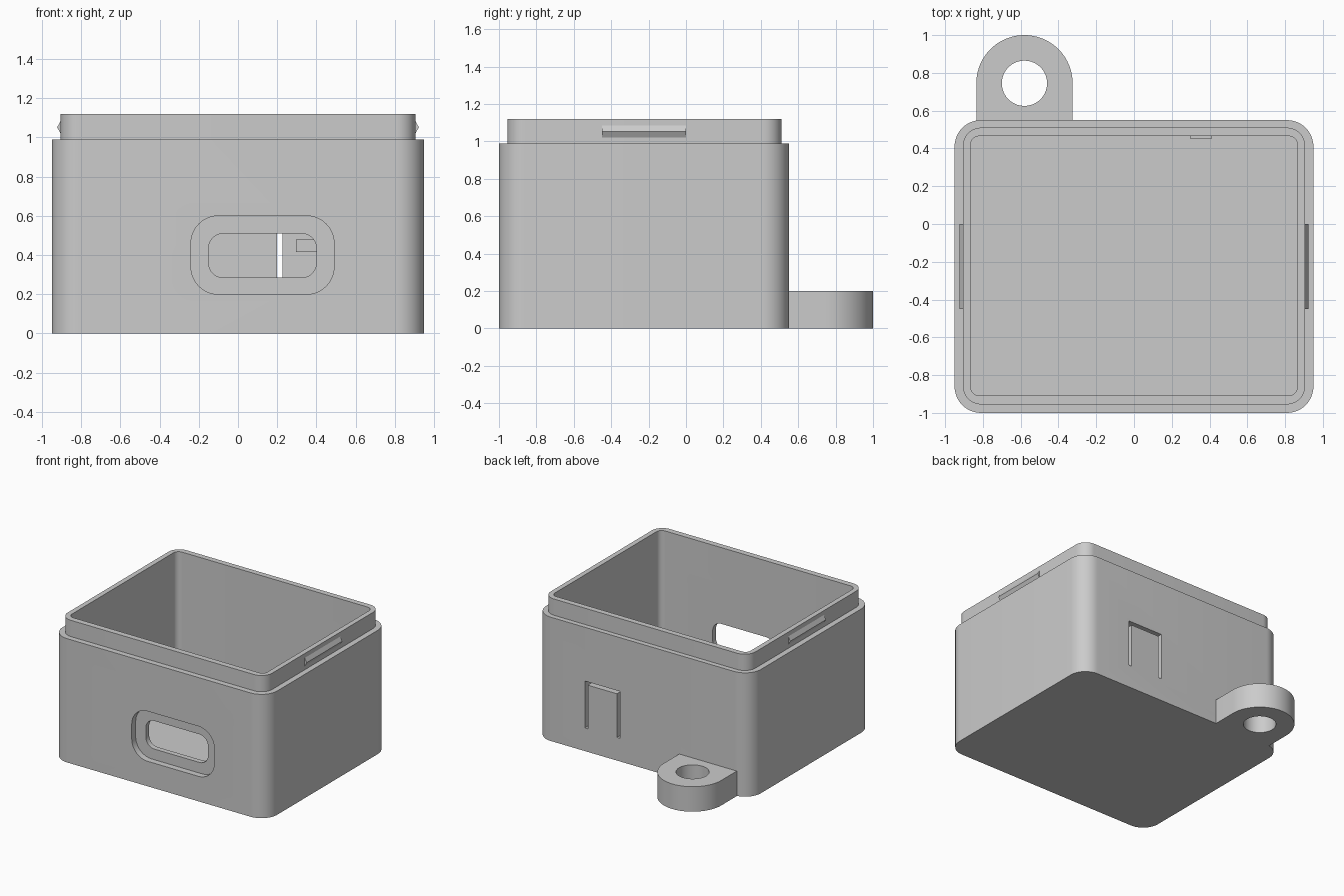
import bpy
import bmesh
from math import cos, sin, pi, radians
from mathutils import Vector

cube = bpy.data.objects.get("Cube")
if cube:
    bpy.data.objects.remove(cube, do_unlink=True)

grey = bpy.data.materials.new("light_grey_plastic")
grey.use_nodes = True
grey.diffuse_color = (0.6, 0.6, 0.6, 1)
grey.node_tree.nodes["Principled BSDF"].inputs["Base Color"].default_value = (0.6, 0.6, 0.6, 1)


def arc(cx, cy, r, start, end, steps):
    """Points along a circular arc, angles in degrees."""
    angles = [radians(start + (end - start) * i / steps) for i in range(steps + 1)]
    return [(cx + r * cos(a), cy + r * sin(a)) for a in angles]


def rounded_rect(x0, x1, y0, y1, r, steps=12):
    """Outline of a rectangle with rounded corners."""
    centres = [(x1 - r, y1 - r), (x0 + r, y1 - r), (x0 + r, y0 + r), (x1 - r, y0 + r)]
    points = []
    for i, (cx, cy) in enumerate(centres):
        points += arc(cx, cy, r, 90 * i, 90 * i + 90, steps)
    return points


def prism(name, outline, axis, lo, hi):
    """Extrude a flat outline along x, y or z between lo and hi."""
    place = {"x": lambda u, v: Vector((lo, u, v)),
             "y": lambda u, v: Vector((u, lo, v)),
             "z": lambda u, v: Vector((u, v, lo))}[axis]
    bm = bmesh.new()
    face = bm.faces.new([bm.verts.new(place(u, v)) for u, v in outline])
    extruded = bmesh.ops.extrude_face_region(bm, geom=[face])["geom"]
    offset = Vector([(hi - lo) * (axis == a) for a in "xyz"])
    bmesh.ops.translate(bm, vec=offset,
                        verts=[g for g in extruded if isinstance(g, bmesh.types.BMVert)])
    bmesh.ops.recalc_face_normals(bm, faces=bm.faces)
    mesh = bpy.data.meshes.new(name)
    bm.to_mesh(mesh)
    bm.free()
    mesh.materials.append(grey)
    obj = bpy.data.objects.new(name, mesh)
    bpy.context.collection.objects.link(obj)
    return obj


def activate(obj):
    bpy.ops.object.select_all(action="DESELECT")
    obj.select_set(True)
    bpy.context.view_layer.objects.active = obj


def combine(target, tool, operation):
    """Apply a boolean and discard the tool."""
    activate(target)
    mod = target.modifiers.new(operation.lower(), "BOOLEAN")
    mod.operation = operation
    mod.solver = "EXACT"
    mod.object = tool
    bpy.ops.object.modifier_apply(modifier=mod.name)
    bpy.data.objects.remove(tool, do_unlink=True)


# Hollow box with a stepped lip around the opening
body = prism("box_body", rounded_rect(-0.95, 0.95, -1, 0.55, 0.14), "z", 0, 0.99)
lip = prism("lip", rounded_rect(-0.905, 0.905, -0.955, 0.51, 0.095), "z", 0.5, 1.12)
combine(body, lip, "UNION")
cavity = prism("cavity", rounded_rect(-0.865, 0.865, -0.908, 0.465, 0.045), "z", 0.09, 1.3)
combine(body, cavity, "DIFFERENCE")

# Front port: shallow recess around a through opening
recess = prism("recess", rounded_rect(-0.24, 0.49, 0.2, 0.6, 0.14), "y", -1.1, -0.95)
combine(body, recess, "DIFFERENCE")
port = prism("port", rounded_rect(-0.15, 0.4, 0.285, 0.51, 0.075), "y", -1.1, -0.8)
combine(body, port, "DIFFERENCE")

# Back press tab, freed by a slot on three sides
left, right, bottom, top, gap = 0.2, 0.51, 0.185, 0.56, 0.026
slot = [(left, bottom), (left + gap, bottom), (left + gap, top - gap),
        (right - gap, top - gap), (right - gap, bottom), (right, bottom),
        (right, top), (left, top)]
combine(body, prism("slot", slot, "y", 0.4, 0.6), "DIFFERENCE")

# Small pusher on the inside of the tab
pusher = prism("tab_pusher", [(0.296, 0.415), (0.413, 0.415), (0.413, 0.48), (0.296, 0.48)],
               "y", 0.453, 0.48)

# Mounting ear with a screw hole
ear_x, ear_y, ear_r = -0.58, 0.745, 0.255
ear_outline = arc(ear_x, ear_y, ear_r, 0, 180, 40) + [(ear_x - ear_r, 0.5), (ear_x + ear_r, 0.5)]
ear = prism("mounting_ear", ear_outline, "z", 0, 0.2)
hole = prism("hole", arc(ear_x, ear_y, 0.12, 0, 351, 39), "z", -0.1, 0.3)
combine(ear, hole, "DIFFERENCE")

# Wedge-shaped snap ridges on both sides of the lip
for side, s in (("left", 1), ("right", -1)):
    wedge = [(s * 0.89, 1.02), (s * 0.905, 1.02), (s * 0.923, 1.052),
             (s * 0.905, 1.085), (s * 0.89, 1.085)]
    prism(side + "_snap_ridge", wedge, "y", -0.45, 0)

# Smooth the rounded walls, keep the edges crisp
for obj in (body, ear):
    activate(obj)
    bpy.ops.object.shade_smooth_by_angle(angle=radians(30))
